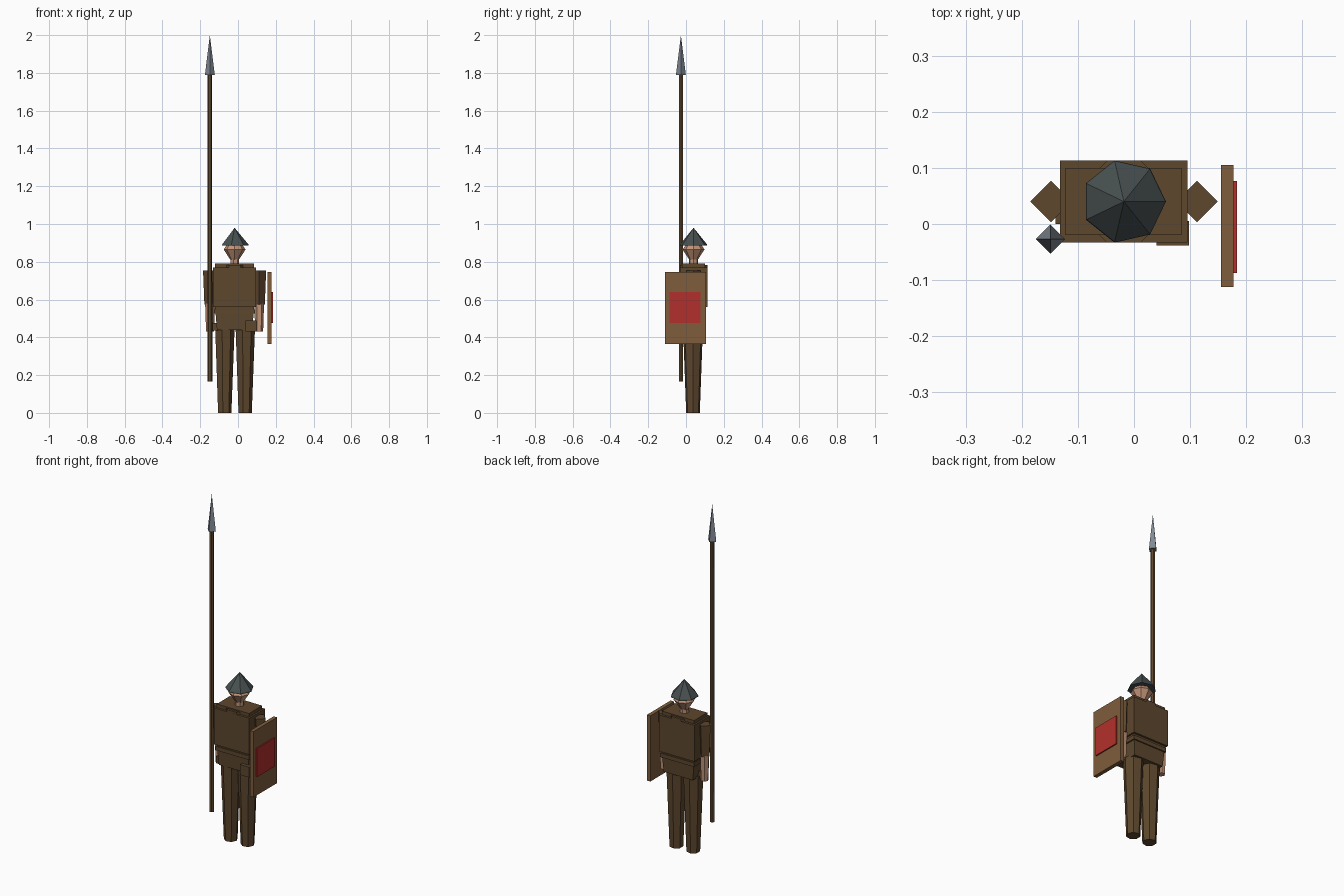
import bpy, bmesh, math

cube = bpy.data.objects.get("Cube")
if cube:
    bpy.data.objects.remove(cube, do_unlink=True)


def material(name, rgb):
    m = bpy.data.materials.new(name)
    m.use_nodes = True
    m.diffuse_color = (*rgb, 1)
    m.node_tree.nodes["Principled BSDF"].inputs["Base Color"].default_value = (*rgb, 1)
    return m


cloth = material("brown cloth", (0.11, 0.063, 0.027))
wood = material("shield wood", (0.21, 0.11, 0.045))
red = material("red paint", (0.45, 0.03, 0.025))
skin = material("skin", (0.55, 0.30, 0.19))
iron = material("dark iron", (0.065, 0.08, 0.08))
steel = material("steel", (0.22, 0.25, 0.29))

CX, CY = -0.018, 0.04  # axis of the body


def finish(name, bm, mat):
    bmesh.ops.recalc_face_normals(bm, faces=bm.faces)
    mesh = bpy.data.meshes.new(name)
    bm.to_mesh(mesh)
    bm.free()
    mesh.materials.append(mat)
    obj = bpy.data.objects.new(name, mesh)
    bpy.context.collection.objects.link(obj)
    return obj


def loft(name, rings, mat):
    """Skin closed loops of points and cap both ends."""
    bm = bmesh.new()
    loops = [[bm.verts.new(p) for p in ring] for ring in rings]
    n = len(loops[0])
    for a, b in zip(loops, loops[1:]):
        for i in range(n):
            j = (i + 1) % n
            bm.faces.new((a[i], a[j], b[j], b[i]))
    bm.faces.new(loops[0])
    bm.faces.new(loops[-1])
    bmesh.ops.remove_doubles(bm, verts=bm.verts, dist=0.0003)
    return finish(name, bm, mat)


def turned(name, x, y, profile, sides, mat, turn=0.0):
    """Faceted upright solid from (radius, height) pairs."""
    angles = [turn + math.tau * i / sides for i in range(sides)]
    return loft(name, [[(x + r * math.cos(a), y + r * math.sin(a), z) for a in angles]
                       for r, z in profile], mat)


def block(name, x, y, z, mat, taper=1.0):
    """Box from (min, max) ranges; taper scales the bottom face."""
    mx, my = sum(x) / 2, sum(y) / 2
    hx, hy = (x[1] - x[0]) / 2, (y[1] - y[0]) / 2
    corners = ((-1, -1), (1, -1), (1, 1), (-1, 1))
    return loft(name, [[(mx + sx * hx * k, my + sy * hy * k, h) for sx, sy in corners]
                       for k, h in ((taper, z[0]), (1, z[1]))], mat)


# Legs and arms, right then left
for side, s in (("right", -1), ("left", 1)):
    turned(side + "_leg", CX + s * 0.054, 0.037, [(0.037, 0), (0.054, 0.45)], 7, cloth)
    arm_x = CX + s * 0.13
    turned(side + "_sleeve", arm_x, CY, [(0.03, 0.575), (0.037, 0.755)], 4, cloth)
    turned(side + "_forearm", arm_x, CY, [(0.021, 0.43), (0.026, 0.58)], 6, skin)

# Torso and clothing
block("hips", (-0.122, 0.086), (-0.022, 0.102), (0.44, 0.565), cloth, 0.9)
block("belt", (-0.126, 0.09), (-0.027, 0.107), (0.525, 0.548), cloth)
block("tunic", (-0.132, 0.095), (-0.033, 0.113), (0.56, 0.77), cloth)
block("shoulder_yoke", (-0.122, 0.085), (-0.02, 0.1), (0.76, 0.79), cloth)
turned("collar", CX, CY, [(0.079, 0.75), (0.079, 0.783)], 8, cloth, math.pi / 8)
block("left_pouch", (0.04, 0.098), (-0.038, 0.005), (0.43, 0.49), cloth)
block("right_pouch", (-0.14, -0.1), (0.0, 0.05), (0.435, 0.475), cloth)

# Neck, head and conical helmet
turned("neck", CX, CY, [(0.024, 0.78), (0.024, 0.83)], 7, skin)
turned("head", CX, CY, [(0.022, 0.81), (0.058, 0.865), (0.034, 0.9), (0.015, 0.92)], 8, skin)
turned("helmet", CX, CY, [(0.075, 0.885), (0.073, 0.892), (0, 0.98)], 7, iron)

# Spear
turned("spear_shaft", -0.149, -0.027, [(0.013, 0.165), (0.012, 1.8)], 6, cloth)
turned("spear_head", -0.149, -0.027, [(0.026, 1.79), (0, 2.0)], 4, steel)

# Shield with painted panel
block("shield", (0.155, 0.177), (-0.112, 0.105), (0.365, 0.745), wood)
block("shield_panel", (0.1765, 0.184), (-0.087, 0.077), (0.475, 0.64), red)
